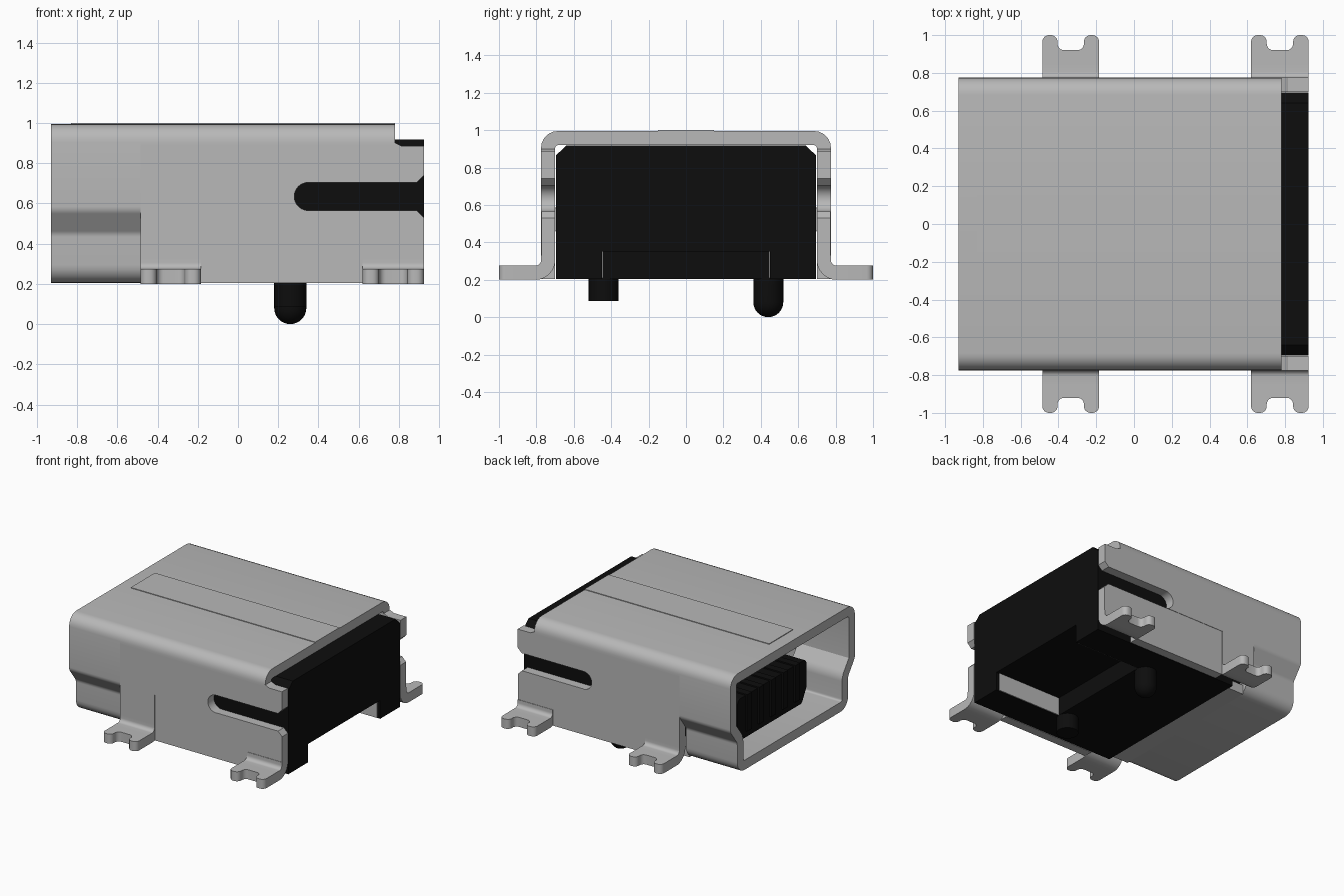
import bpy, bmesh, math
from mathutils import Vector

cube = bpy.data.objects.get("Cube")
if cube:
    bpy.data.objects.remove(cube, do_unlink=True)


def material(name, c):
    m = bpy.data.materials.new(name)
    m.use_nodes = True
    m.diffuse_color = (c, c, c, 1)
    m.node_tree.nodes["Principled BSDF"].inputs["Base Color"].default_value = (c, c, c, 1)
    return m


METAL = material("grey metal", 0.48)
PLASTIC = material("black plastic", 0.004)


def finish(name, bm, mat):
    bmesh.ops.remove_doubles(bm, verts=bm.verts, dist=1e-5)
    bmesh.ops.recalc_face_normals(bm, faces=bm.faces)
    mesh = bpy.data.meshes.new(name)
    bm.to_mesh(mesh)
    bm.free()
    mesh.materials.append(mat)
    ob = bpy.data.objects.new(name, mesh)
    bpy.context.collection.objects.link(ob)
    bpy.context.view_layer.objects.active = ob
    for o in bpy.context.selected_objects:
        o.select_set(False)
    ob.select_set(True)
    bpy.ops.object.shade_smooth_by_angle(angle=math.radians(30))
    return ob


def fillet(pts, steps=6):
    """Round each corner (a, b, radius); corners without a radius stay sharp."""
    out, n = [], len(pts)
    for i, p in enumerate(pts):
        b = Vector(p[:2])
        if len(p) < 3:
            out.append(b)
            continue
        u = (Vector(pts[i - 1][:2]) - b).normalized()
        v = (Vector(pts[(i + 1) % n][:2]) - b).normalized()
        half = u.angle(v) / 2
        centre = b + (u + v).normalized() * p[2] / math.sin(half)
        s = b + u * p[2] / math.tan(half) - centre
        e = b + v * p[2] / math.tan(half) - centre
        sweep = s.angle_signed(e)
        a0 = math.atan2(s.y, s.x)
        for k in range(steps + 1):
            a = a0 - sweep * k / steps
            out.append(centre + p[2] * Vector((math.cos(a), math.sin(a))))
    return out


def place(axis, a, b, d):
    return {"x": (d, a, b), "y": (a, d, b), "z": (a, b, d)}[axis]


def prism(name, pts, axis, lo, hi, mat):
    """Extrude a closed outline along one axis."""
    bm = bmesh.new()
    lower = [bm.verts.new(place(axis, p[0], p[1], lo)) for p in pts]
    upper = [bm.verts.new(place(axis, p[0], p[1], hi)) for p in pts]
    bm.faces.new(lower)
    bm.faces.new(upper)
    for i in range(len(pts)):
        j = (i + 1) % len(pts)
        bm.faces.new((lower[i], lower[j], upper[j], upper[i]))
    return finish(name, bm, mat)


def box(name, x, y, z, mat):
    return prism(name, [(x[0], y[0]), (x[1], y[0]), (x[1], y[1]), (x[0], y[1])], "z", z[0], z[1], mat)


def offset(path, t, closed):
    out, n = [], len(path)
    for i, p in enumerate(path):
        d1 = (p - path[i - 1]) if closed or i else (path[1] - p)
        d2 = (path[(i + 1) % n] - p) if closed or i < n - 1 else d1
        n1, n2 = [Vector((d.y, -d.x)).normalized() for d in (d1, d2)]
        out.append(p + (n1 + n2) * t / (1 + n1.dot(n2)))
    return out


def sheet(name, path, t, x0, x1, closed, mat):
    """Bent sheet metal: a y-z path thickened to its right side, extruded along x."""
    inner = offset(path, t, closed)
    if not closed:
        return prism(name, path + inner[::-1], "x", x0, x1, mat)
    bm, n = bmesh.new(), len(path)
    loops = [[bm.verts.new((x, p.x, p.y)) for p in pts]
             for pts, x in ((path, x0), (path, x1), (inner, x1), (inner, x0))]
    for k in range(4):
        a, b = loops[k], loops[(k + 1) % 4]
        for i in range(n):
            j = (i + 1) % n
            bm.faces.new((a[i], a[j], b[j], b[i]))
    return finish(name, bm, mat)


def mirrored(half):
    """Complete a left half outline (y < 0) with its mirror image."""
    return half + [(-p[0],) + tuple(p[1:]) for p in reversed(half)]


T = 0.075

# Mouth of the shell: keyed ring, narrower at the bottom
ring = mirrored([(-.69, .205, .09), (-.69, .45, .05), (-.775, .565, .06), (-.775, .995, .09)])
sheet("shell_mouth", fillet(ring), T, -.93, -.485, True, METAL)
box("shell_floor", (-.485, -.35), (-.65, .65), (.205, .28), METAL)

# Roof with rounded shoulders and its shallow spring strip
roof = mirrored([(-.775, .885), (-.775, .995, .09)])
sheet("shell_roof", fillet(roof), T, -.485, .78, False, METAL)
box("roof_spring_strip", (-.83, .78), (-.15, .15), (.992, 1.0), METAL)

# Side walls with a round-ended slot open to the rear, and solder legs
slot_end = [(.35 - .07 * math.sin(a), .635 - .07 * math.cos(a))
            for a in [math.pi * k / 12 for k in range(13)]]
upper_wall = ([(-.485, .33), (-.185, .33), (-.185, .565)] + slot_end +
              [(.89, .705), (.925, .74), (.925, .885), (.78, .885), (-.485, .885)])
lower_wall = [(-.185, .205), (.62, .205), (.62, .33), (.925, .33), (.925, .53),
              (.89, .565), (-.185, .565)]
notch = [(.78, .90), (.785, .90), (.815, .885), (.78, .885)]

for side, s in (("right", -1), ("left", 1)):
    prism(side + "_upper_wall", upper_wall, "y", s * .70, s * .775, METAL)
    prism(side + "_lower_wall", lower_wall, "y", s * .70, s * .772, METAL)
    prism(side + "_wall_notch_fillet", notch, "y", s * .70, s * .775, METAL)
    for end, x0, x1 in (("front", -.485, -.185), ("rear", .62, .925)):
        bend = fillet([(s * .775, .33), (s * .775, .275, .03), (s * .85, .275)])
        sheet(f"{side}_{end}_leg_bend", bend, T * s, x0, x1, False, METAL)
        m = (x0 + x1) / 2
        foot = fillet([(x0, s * .85), (x0, s, .035), (m - .07, s, .035), (m - .07, s * .92, .035),
                       (m + .07, s * .92, .035), (m + .07, s, .035), (x1, s, .035), (x1, s * .85)])
        prism(f"{side}_{end}_foot", foot, "z", .2, .275, METAL)

# Plastic housing: chamfered block, hollowed underneath at the rear
top = [(-.695, .865), (-.64, .918)]
prism("housing_front", mirrored([(-.695, .205)] + top), "x", -.35, .34, PLASTIC)
prism("housing_rear", mirrored([(-.45, .35), (-.45, .205), (-.695, .205)] + top),
      "x", .34, .925, PLASTIC)
for side, s in (("right", -1), ("left", 1)):
    box(side + "_recess_plate", (.34, .90), sorted((s * .45, s * .443)), (.208, .35), METAL)

# Tongue inside the mouth with five contact ribs
tongue = mirrored([(-.37, .31, .03), (-.43, .42, .03), (-.43, .64, .04)])
prism("tongue", fillet(tongue), "x", -.75, -.35, PLASTIC)
for i in range(5):
    y = (i - 2) * .15
    box(f"contact_{i + 1}", (-.765, -.36), (y - .03, y + .03), (.36, .65), PLASTIC)


# Locating pegs under the housing
def peg(name, y, profile):
    bm = bmesh.new()
    verts = [bm.verts.new((.26 + r, y, z)) for r, z in profile]
    edges = [bm.edges.new(e) for e in zip(verts, verts[1:])]
    bmesh.ops.spin(bm, geom=verts + edges, cent=(.26, y, 0), axis=(0, 0, 1),
                   angle=math.tau, steps=32)
    return finish(name, bm, PLASTIC)


dome = [(.08 * math.cos(a), .08 - .08 * math.sin(a)) for a in [math.pi / 2 * k / 8 for k in range(9)]]
peg("left_peg", .44, [(0, .25), (.08, .25)] + dome)
peg("right_peg", -.44, [(0, .25), (.08, .25), (.08, .085), (0, .085)])
